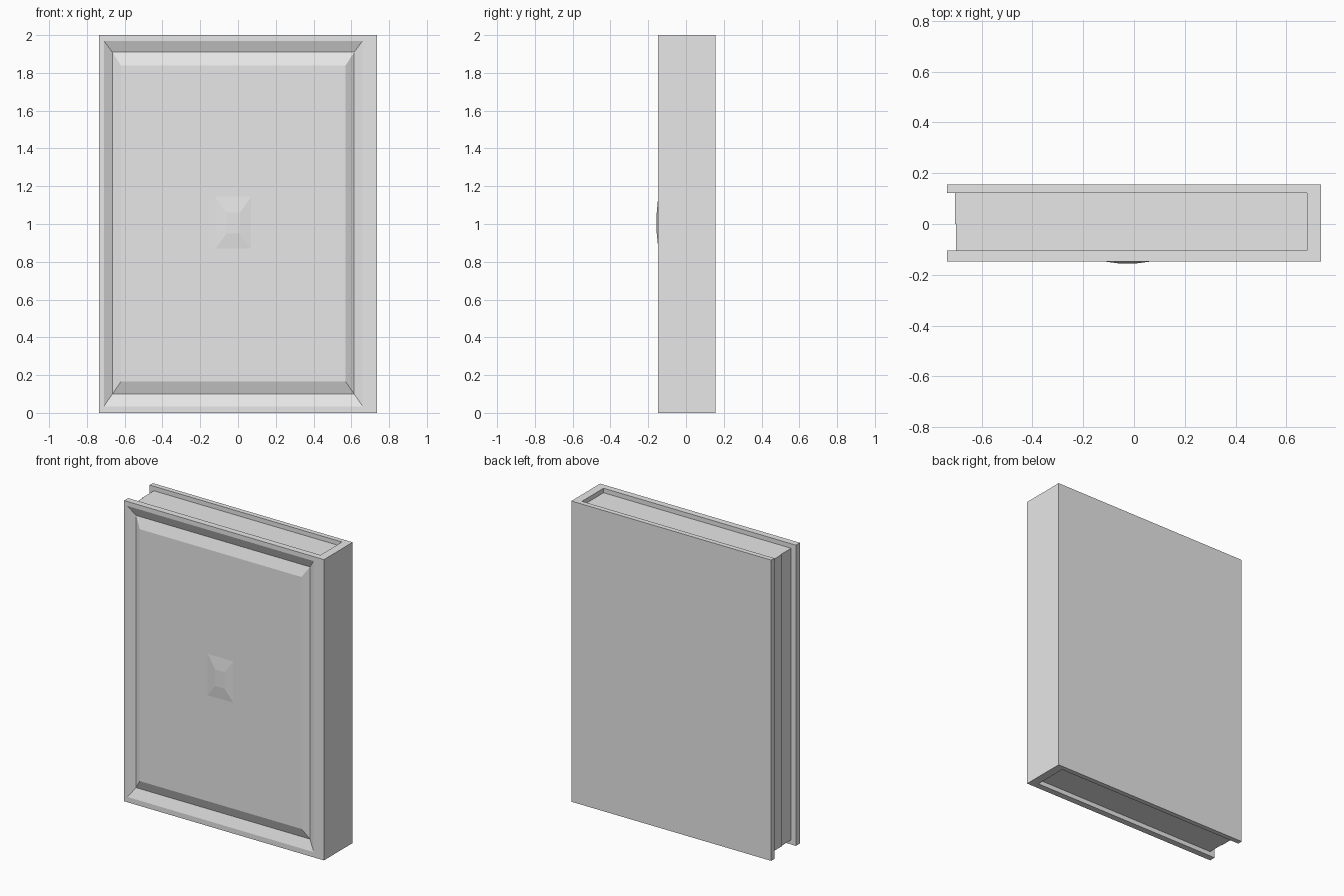
import bpy
import bmesh

if "Cube" in bpy.data.objects:
    bpy.data.objects.remove(bpy.data.objects["Cube"], do_unlink=True)

grey = bpy.data.materials.new("plain grey")
grey.use_nodes = True
grey.diffuse_color = (0.8, 0.8, 0.8, 1)
grey.node_tree.nodes["Principled BSDF"].inputs["Base Color"].default_value = (0.8, 0.8, 0.8, 1)

LEFT, RIGHT = -0.735, 0.735
FRONT, BACK = -0.147, 0.155
FRONT_IN, BACK_IN, SPINE_IN = -0.105, 0.122, 0.68
HEIGHT = 2.0


def finish(name, bm):
    bmesh.ops.recalc_face_normals(bm, faces=bm.faces)
    mesh = bpy.data.meshes.new(name)
    bm.to_mesh(mesh)
    bm.free()
    mesh.materials.append(grey)
    obj = bpy.data.objects.new(name, mesh)
    bpy.context.collection.objects.link(obj)
    return obj


def ring(bm, x0, x1, z0, z1, y):
    """Rectangle of vertices facing the front."""
    return [bm.verts.new((x, y, z)) for x, z in ((x0, z0), (x1, z0), (x1, z1), (x0, z1))]


def bridge(bm, a, b):
    for i in range(4):
        j = (i + 1) % 4
        bm.faces.new((a[i], a[j], b[j], b[i]))


def box(name, x0, x1, y0, y1, z0, z1):
    bm = bmesh.new()
    a, b = ring(bm, x0, x1, z0, z1, y0), ring(bm, x0, x1, z0, z1, y1)
    bridge(bm, a, b)
    bm.faces.new(a)
    bm.faces.new(b)
    return finish(name, bm)


# Cover: C-shaped section extruded upward, open at the page edge
bm = bmesh.new()
section = [(LEFT, FRONT), (RIGHT, FRONT), (RIGHT, BACK), (LEFT, BACK),
           (LEFT, BACK_IN), (SPINE_IN, BACK_IN), (SPINE_IN, FRONT_IN), (LEFT, FRONT_IN)]
base = bm.faces.new([bm.verts.new((x, y, 0)) for x, y in section])
grown = bmesh.ops.extrude_face_region(bm, geom=[base])["geom"]
bmesh.ops.translate(bm, vec=(0, 0, HEIGHT),
                    verts=[g for g in grown if isinstance(g, bmesh.types.BMVert)])

# V groove framing the front panel
front = next(f for f in bm.faces if all(abs(v.co.y - FRONT) < 1e-5 for v in f.verts))
bmesh.ops.delete(bm, geom=[front], context="FACES_ONLY")
rings = [ring(bm, LEFT, RIGHT, 0, HEIGHT, FRONT),
         ring(bm, -0.71, 0.66, 0.035, 1.97, FRONT),
         ring(bm, -0.665, 0.615, 0.10, 1.91, FRONT + 0.025),
         ring(bm, -0.62, 0.57, 0.165, 1.84, FRONT)]
for outer, inner in zip(rings, rings[1:]):
    bridge(bm, outer, inner)
bm.faces.new(rings[-1])
bmesh.ops.remove_doubles(bm, verts=bm.verts, dist=1e-4)
finish("cover", bm)

# Pages: two blocks set in from the cover edges
box("front_pages", -0.70, SPINE_IN, FRONT_IN, 0, 0.03, HEIGHT - 0.03)
box("back_pages", -0.705, SPINE_IN, 0, BACK_IN, 0.03, HEIGHT - 0.03)

# Low faceted stud on the front panel
bm = bmesh.new()
foot = ring(bm, -0.12, 0.07, 0.87, 1.145, FRONT)
top = ring(bm, -0.06, 0.01, 0.95, 1.06, FRONT - 0.008)
bridge(bm, foot, top)
bm.faces.new(top)
finish("front_stud", bm)
